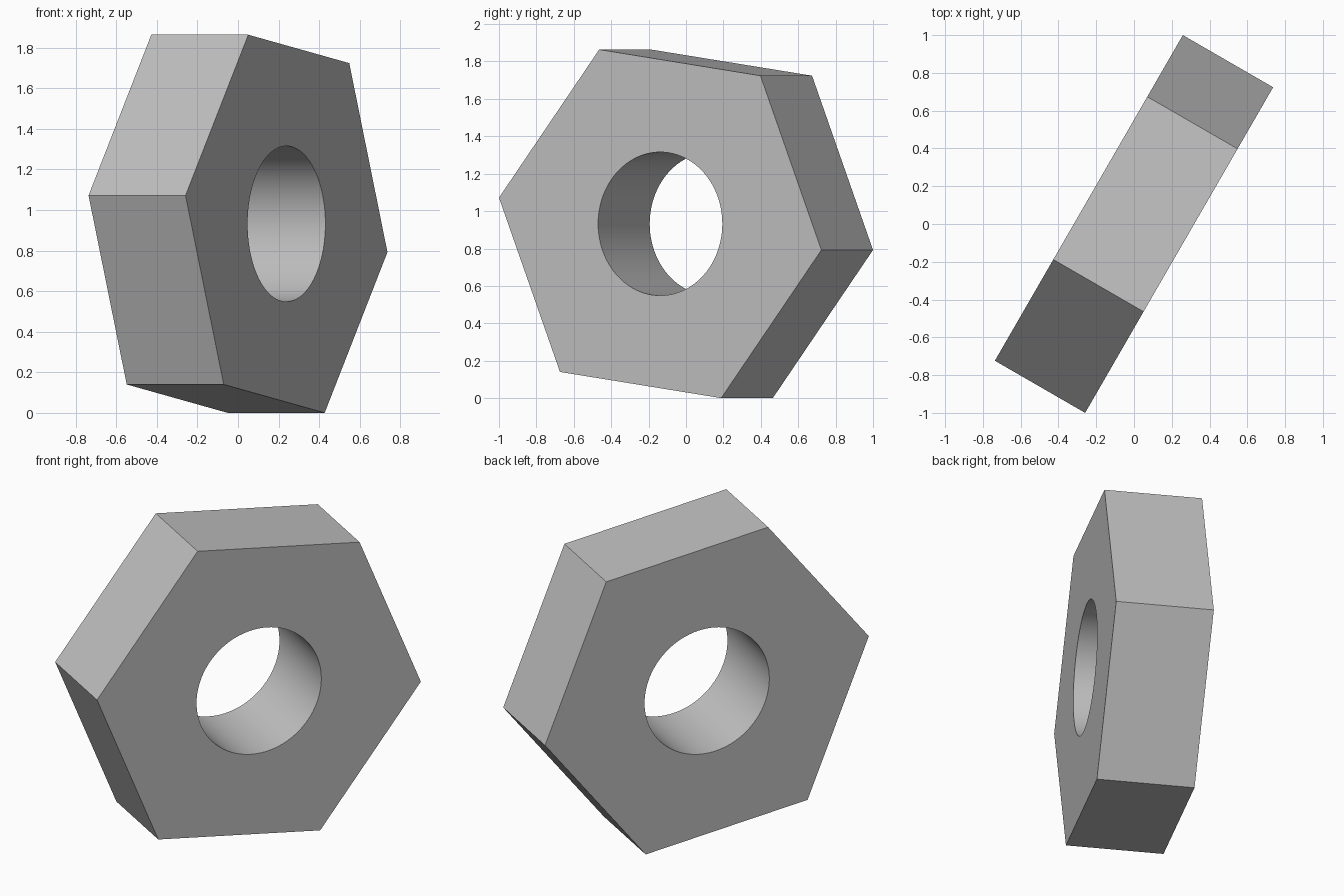
import bpy, bmesh
from math import sin, cos, tau, radians
from mathutils import Matrix, Vector

cube = bpy.data.objects.get("Cube")
if cube:
    bpy.data.objects.remove(cube, do_unlink=True)

SIDES, STEPS = 6, 16            # hexagon sides, bore segments per side
OUTER, BORE, THICK = 1.005, 0.3835, 0.552
START = radians(-8)             # roll of the hexagon about its own axis


def ring(bm, count, radius):
    """Circle of vertices on the lower face of the nut."""
    angles = [START + tau * i / count for i in range(count)]
    return [bm.verts.new((radius * cos(a), radius * sin(a), -THICK / 2)) for a in angles]


# One face: six sectors between the hexagon and the round bore
bm = bmesh.new()
total = SIDES * STEPS
outer, bore = ring(bm, SIDES, OUTER), ring(bm, total, BORE)
for i in range(SIDES):
    arc = [bore[(i * STEPS + k) % total] for k in range(STEPS, -1, -1)]
    bm.faces.new([outer[i], outer[(i + 1) % SIDES]] + arc)

# Extrude through the thickness, keeping the first face as the other end
out = bmesh.ops.extrude_face_region(bm, geom=bm.faces[:], use_keep_orig=True)
moved = [g for g in out["geom"] if isinstance(g, bmesh.types.BMVert)]
bmesh.ops.translate(bm, verts=moved, vec=Vector((0, 0, THICK)))
bmesh.ops.recalc_face_normals(bm, faces=bm.faces[:])

# Stand the nut on edge, turned about the vertical
bm.transform(Matrix.Translation((0, 0, 0.932))
             @ Matrix.Rotation(radians(60), 4, "Z")
             @ Matrix.Rotation(radians(90), 4, "X"))
mesh = bpy.data.meshes.new("hex_nut")
bm.to_mesh(mesh)
bm.free()
nut = bpy.data.objects.new("hex_nut", mesh)
bpy.context.collection.objects.link(nut)

# Plain grey material
grey = bpy.data.materials.new("light_grey")
grey.use_nodes = True
colour = (0.527, 0.527, 0.527, 1)
grey.diffuse_color = colour
grey.node_tree.nodes["Principled BSDF"].inputs["Base Color"].default_value = colour
mesh.materials.append(grey)

# Smooth bore, sharp outer edges
bpy.ops.object.select_all(action="DESELECT")
nut.select_set(True)
bpy.context.view_layer.objects.active = nut
bpy.ops.object.shade_smooth_by_angle(angle=radians(30))
